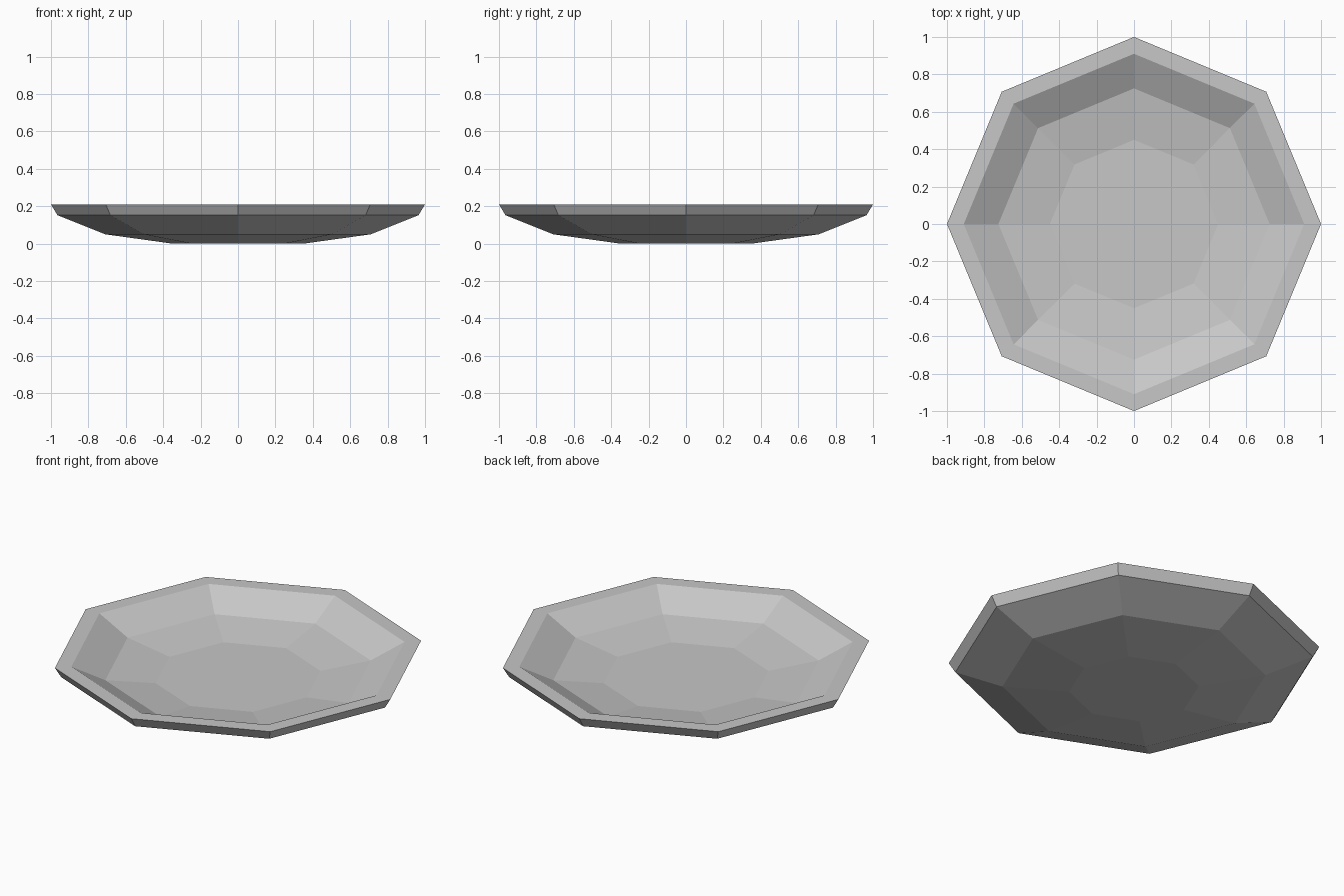
import bpy
import bmesh
from math import cos, sin, tau

SIDES = 8

cube = bpy.data.objects.get("Cube")
if cube:
    bpy.data.objects.remove(cube, do_unlink=True)

# Plain grey glaze
grey = bpy.data.materials.new("light_grey")
grey.use_nodes = True
colour = (0.57, 0.57, 0.57, 1)
grey.diffuse_color = colour
grey.node_tree.nodes["Principled BSDF"].inputs["Base Color"].default_value = colour

# Radius and height, from the foot up the outside, over the rim and down into the well
profile = [
    (0.35, 0.0), (0.71, 0.05), (0.965, 0.152), (1.0, 0.21),
    (0.91, 0.21), (0.725, 0.115), (0.45, 0.075),
]


def lathe(name, points, sides, material):
    """Sweep a profile round z into flat facets and cap both ends."""
    bm = bmesh.new()
    rings = [
        [bm.verts.new((r * cos(tau * i / sides), r * sin(tau * i / sides), z))
         for i in range(sides)]
        for r, z in points
    ]
    for low, high in zip(rings, rings[1:]):
        for i in range(sides):
            j = (i + 1) % sides
            bm.faces.new((low[i], low[j], high[j], high[i]))
    bm.faces.new(rings[0][::-1])
    bm.faces.new(rings[-1])
    bmesh.ops.recalc_face_normals(bm, faces=bm.faces)
    mesh = bpy.data.meshes.new(name)
    bm.to_mesh(mesh)
    bm.free()
    mesh.materials.append(material)
    obj = bpy.data.objects.new(name, mesh)
    bpy.context.collection.objects.link(obj)
    return obj


# Shallow eight-sided plate
lathe("plate", profile, SIDES, grey)
